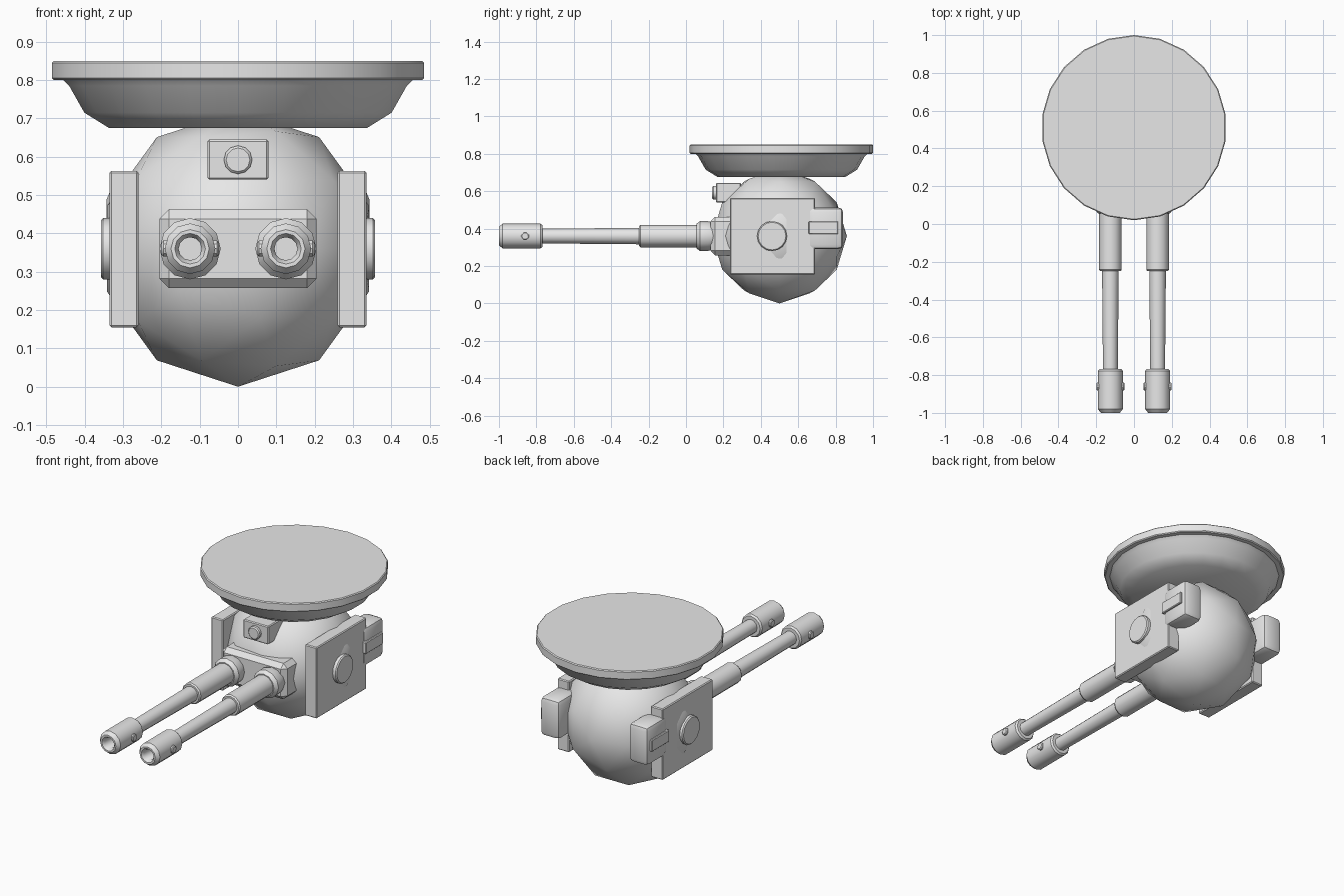
import bpy, bmesh, math
from mathutils import Matrix, Vector

if "Cube" in bpy.data.objects:
    bpy.data.objects.remove(bpy.data.objects["Cube"])

grey = bpy.data.materials.new("plain_grey")
grey.diffuse_color = (0.8, 0.8, 0.8, 1)
grey.use_nodes = True
grey.node_tree.nodes["Principled BSDF"].inputs["Base Color"].default_value = grey.diffuse_color

AXES = {"z": Matrix.Identity(4),
        "y": Matrix.Rotation(-math.pi / 2, 4, "X"),
        "x": Matrix.Rotation(math.pi / 2, 4, "Y"),
        "-x": Matrix.Rotation(-math.pi / 2, 4, "Y")}


def finish(name, bm, angle=35):
    bmesh.ops.recalc_face_normals(bm, faces=bm.faces)
    me = bpy.data.meshes.new(name)
    bm.to_mesh(me)
    bm.free()
    me.materials.append(grey)
    me.shade_smooth()
    me.set_sharp_from_angle(angle=math.radians(angle))
    ob = bpy.data.objects.new(name, me)
    bpy.context.collection.objects.link(ob)
    return ob


def box(name, lo, hi, bevel, segments=1):
    bm = bmesh.new()
    bmesh.ops.create_cube(bm, size=1)
    lo, hi = Vector(lo), Vector(hi)
    for v in bm.verts:
        v.co = Vector([a + (c + 0.5) * (b - a) for a, b, c in zip(lo, hi, v.co)])
    bmesh.ops.bevel(bm, geom=bm.edges[:], offset=bevel, segments=segments,
                    profile=0.5, affect="EDGES")
    return finish(name, bm)


def lathe(name, profile, sides, centre, axis, angle=35):
    """Revolve (radius, distance) points around an axis through centre."""
    bm = bmesh.new()
    m = Matrix.Translation(centre) @ AXES[axis]
    rings = []
    for r, t in profile:
        if r == 0:
            rings.append([bm.verts.new(m @ Vector((0, 0, t)))] * sides)
        else:
            rings.append([bm.verts.new(m @ Vector((
                r * math.sin(2 * math.pi * i / sides),
                r * math.cos(2 * math.pi * i / sides), t))) for i in range(sides)])
    for a, b in zip(rings, rings[1:]):
        for i in range(sides):
            j = (i + 1) % sides
            bm.faces.new(dict.fromkeys([a[i], a[j], b[j], b[i]]))
    return finish(name, bm, angle)


# ceiling dish
lathe("mounting_dish", [(0, 0.675), (0.34, 0.675), (0.405, 0.715), (0.445, 0.785),
                        (0.46, 0.8), (0.485, 0.8), (0.49, 0.805), (0.49, 0.845),
                        (0.485, 0.85), (0, 0.85)], 22, (0, 0.51, 0), "z", 40)

# ball body, with its pole facing forward
bm = bmesh.new()
bmesh.ops.create_icosphere(bm, subdivisions=2, radius=0.36,
                           matrix=Matrix.Translation((0, 0.5, 0.36))
                           @ Matrix.Rotation(math.pi / 2, 4, "X"))
finish("ball_body", bm, 80)

# sensor on the forehead
box("sensor_box", (-0.08, 0.16, 0.54), (0.08, 0.295, 0.645), 0.005)
lathe("sensor_lens", [(0, -0.02), (0.031, -0.02), (0.037, -0.014), (0.037, 0.02),
                      (0, 0.02)], 12, (0, 0.16, 0.592), "y")

# gun mount
box("gun_mount", (-0.205, 0.13, 0.257), (0.205, 0.36, 0.463), 0.025)

for side, label in ((1, "right"), (-1, "left")):
    out = "x" if side > 0 else "-x"

    def side_box(name, x0, x1, y0, y1, z0, z1, bevel, segments=1):
        xs = sorted((side * x0, side * x1))
        box(f"{label}_{name}", (xs[0], y0, z0), (xs[1], y1, z1), bevel, segments)

    # side armour, hub and rear pod
    side_box("side_plate", 0.26, 0.335, 0.235, 0.69, 0.155, 0.563, 0.005)
    lathe(f"{label}_hub", [(0, 0.3), (0.08, 0.3), (0.08, 0.352), (0.074, 0.358),
                           (0, 0.358)], 16, (0, 0.46, 0.36), out)
    side_box("rear_pod", 0.22, 0.343, 0.655, 0.84, 0.29, 0.513, 0.025, 2)
    side_box("pod_bar", 0.32, 0.354, 0.655, 0.815, 0.37, 0.438, 0.004)

    # gun: collar, sleeve, barrel, hollow muzzle and cross pin
    gun = (side * 0.125, 0, 0.36)
    lathe(f"{label}_collar", [(0, 0.055), (0.065, 0.055), (0.08, 0.075),
                              (0.08, 0.115), (0.07, 0.15), (0, 0.15)], 12, gun, "y")
    lathe(f"{label}_sleeve", [(0, -0.25), (0.054, -0.25), (0.06, -0.242),
                              (0.06, 0.08), (0, 0.08)], 12, gun, "y")
    lathe(f"{label}_barrel", [(0, -0.8), (0.039, -0.8), (0.044, -0.24),
                              (0, -0.24)], 12, gun, "y")
    lathe(f"{label}_muzzle", [(0, -0.9), (0.03, -0.9), (0.03, -0.985), (0.04, -1.0),
                              (0.05, -1.0), (0.066, -0.98), (0.066, -0.778),
                              (0.058, -0.768), (0, -0.768)], 12, gun, "y")
    for end in ("x", "-x"):
        lathe(f"{label}_muzzle_pin", [(0, 0.05), (0.022, 0.05), (0.022, 0.07),
                                      (0.017, 0.074), (0, 0.074)], 10,
              (side * 0.125, -0.86, 0.36), end)
